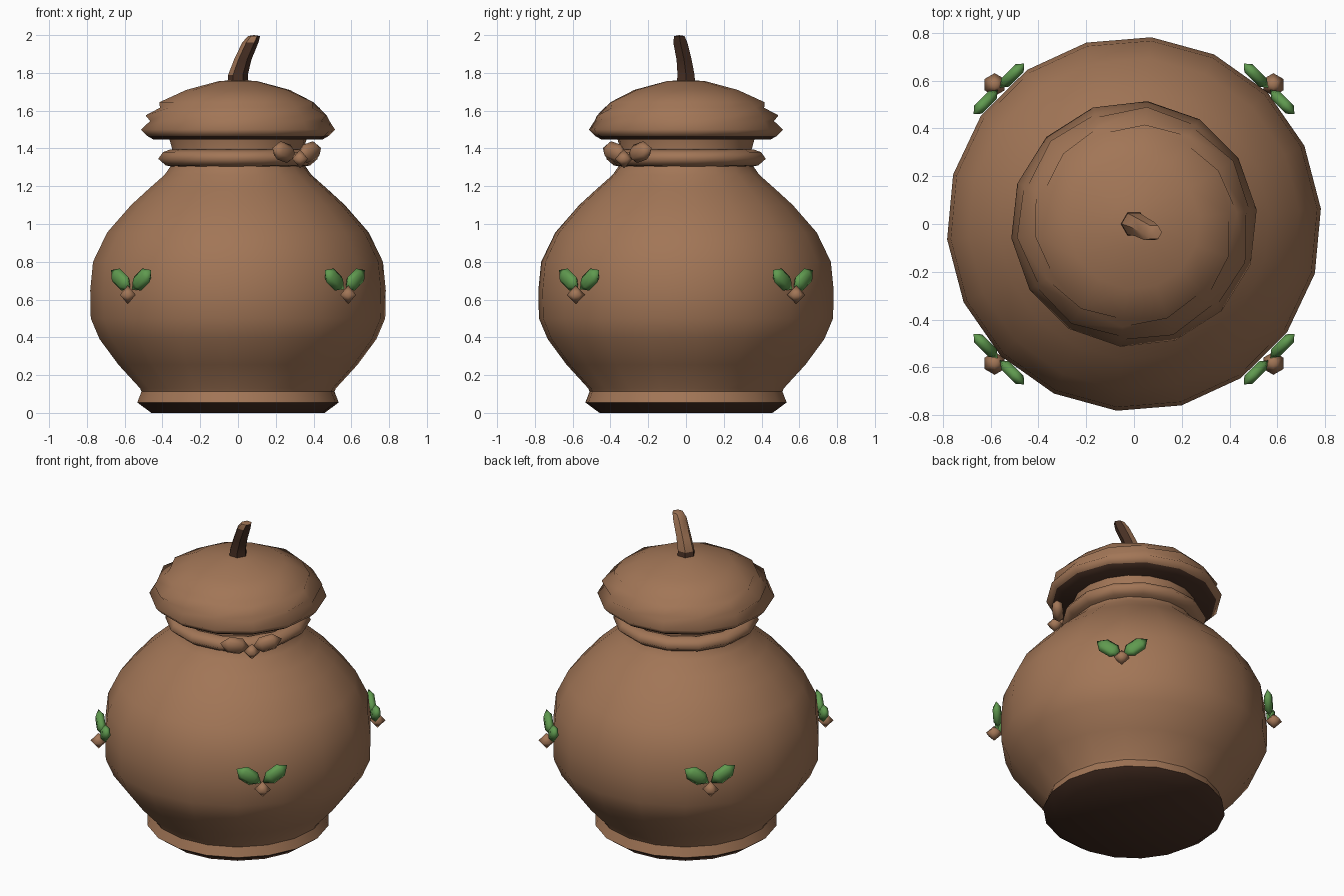
import bpy, bmesh, math
from mathutils import Matrix, Vector

if "Cube" in bpy.data.objects:
    bpy.data.objects.remove(bpy.data.objects["Cube"])


def material(name, rgb):
    m = bpy.data.materials.new(name)
    m.diffuse_color = (*rgb, 1)
    m.use_nodes = True
    m.node_tree.nodes["Principled BSDF"].inputs["Base Color"].default_value = m.diffuse_color
    return m


BROWN = material("acorn brown", (0.36, 0.18, 0.094))
DARK = material("dark bark", (0.066, 0.030, 0.018))
GREEN = material("leaf green", (0.115, 0.32, 0.078))


def lathe(name, profile, sides, mat, turn=0.0, angle=40, matrix=None, knob=(), dark=None):
    """Rings (radius, z, optional dx, dy) joined into a closed solid.
    Faces for which dark(face) holds get the dark material."""
    bm = bmesh.new()
    rings = []
    for k, p in enumerate(profile):
        r, z = p[:2]
        dx, dy = p[2:] if len(p) > 2 else (0, 0)
        if r == 0:
            rings.append([bm.verts.new((dx, dy, z))] * sides)
            continue
        ring = []
        for i in range(sides):
            a = math.radians(turn) + 2 * math.pi * i / sides
            rr = r * (1 + (0.02 * (-1) ** (i + k) if k in knob else 0))
            ring.append(bm.verts.new((rr * math.cos(a) + dx, rr * math.sin(a) + dy, z)))
        rings.append(ring)
    for lo, hi in zip(rings, rings[1:]):
        for i in range(sides):
            j = (i + 1) % sides
            bm.faces.new(list(dict.fromkeys((lo[i], lo[j], hi[j], hi[i]))))
    if matrix:
        bm.transform(matrix)
    bmesh.ops.recalc_face_normals(bm, faces=bm.faces[:])
    bm.normal_update()
    if dark:
        for f in bm.faces:
            f.material_index = int(dark(f))
    mesh = bpy.data.meshes.new(name)
    bm.to_mesh(mesh)
    bm.free()
    mesh.materials.append(mat)
    if dark:
        mesh.materials.append(DARK)
    mesh.shade_smooth()
    mesh.set_sharp_from_angle(angle=math.radians(angle))
    ob = bpy.data.objects.new(name, mesh)
    bpy.context.collection.objects.link(ob)
    return ob


def sprig(name, azimuth, dist, z, mat, size, spread, rise, tilt, part, centre):
    """Two pointed leaves (or bow loops) in a V with a small bead below."""
    length, width, thick = size
    a = math.radians(azimuth)
    out = Vector((math.cos(a), math.sin(a), 0))
    side = Vector((-math.sin(a), math.cos(a), 0))
    up = Vector((0, 0, 1))
    for s, label in ((-1, "left"), (1, "right")):
        axis = side * s * math.cos(tilt) + up * math.sin(tilt)
        wide = out.cross(axis)
        m = Matrix((wide, out * thick, axis)).transposed().to_4x4()
        m.translation = out * dist + side * s * spread + up * (z + rise)
        prof = [(0, -length), (width, -length * 0.4), (width, length * 0.45), (0, length)]
        lathe(f"{name}_{label}_{part}", prof, 6, mat, angle=75, matrix=m)
    m = Matrix.Translation(out * (dist + 0.025) + up * z)
    lathe(f"{name}_{centre}", [(0, -0.05), (0.048, 0), (0, 0.05)], 6, BROWN,
          turn=30, angle=100, matrix=m)


# pot body with neck
lathe("pot_body", [
    (0, 0.06), (0.50, 0.08), (0.52, 0.13), (0.635, 0.255), (0.735, 0.39), (0.782, 0.50),
    (0.785, 0.65), (0.77, 0.80), (0.695, 0.955), (0.568, 1.10), (0.475, 1.185),
    (0.39, 1.26), (0.355, 1.31), (0.345, 1.38), (0.37, 1.47), (0, 1.47)],
    18, BROWN, turn=4.7)

# foot ring with dark underside
lathe("foot", [(0, 0), (0.46, 0), (0.535, 0.055), (0.51, 0.12), (0, 0.14)],
      18, BROWN, turn=4.7, dark=lambda f: f.normal.z < -0.3)

# cord around the neck
lathe("neck_cord", [(0.33, 1.30), (0.385, 1.31), (0.425, 1.345), (0.40, 1.38),
                    (0.36, 1.395), (0.33, 1.38), (0.33, 1.30)],
      14, BROWN, turn=6.6, angle=100)

# lid shaped like a knobbly acorn cap, dark below
lathe("lid", [
    (0, 1.45), (0.45, 1.447), (0.485, 1.467), (0.517, 1.50), (0.478, 1.545),
    (0.483, 1.575), (0.425, 1.615), (0.41, 1.645), (0.275, 1.71), (0.10, 1.757),
    (0, 1.762)], 14, BROWN, turn=6.6, angle=110, knob=(4, 5, 6, 7),
    dark=lambda f: f.calc_center_median().z < 1.463)

# bent stem on the lid: pale on its upper side, dark elsewhere
lathe("stem", [
    (0, 1.72), (0.058, 1.72), (0.052, 1.79, 0.0, 0.0), (0.046, 1.87, 0.025, -0.01),
    (0.043, 1.96, 0.065, -0.03), (0.032, 1.995, 0.085, -0.035), (0, 2.0, 0.085, -0.035)],
    6, BROWN, angle=50,
    dark=lambda f: f.normal.z < 0.12 or f.calc_center_median().z < 1.80)

# bow on the cord, at the front right
sprig("bow", -45, 0.44, 1.345, BROWN, (0.09, 0.05, 0.7), 0.095, 0.035, 0.25, "loop", "knot")

# four leaf sprigs with berries around the belly
for n, az in enumerate((-135, -45, 45, 135), 1):
    sprig(f"sprig_{n}", az, 0.80, 0.625, GREEN, (0.088, 0.045, 0.6),
          0.078, 0.08, 0.62, "leaf", "berry")
